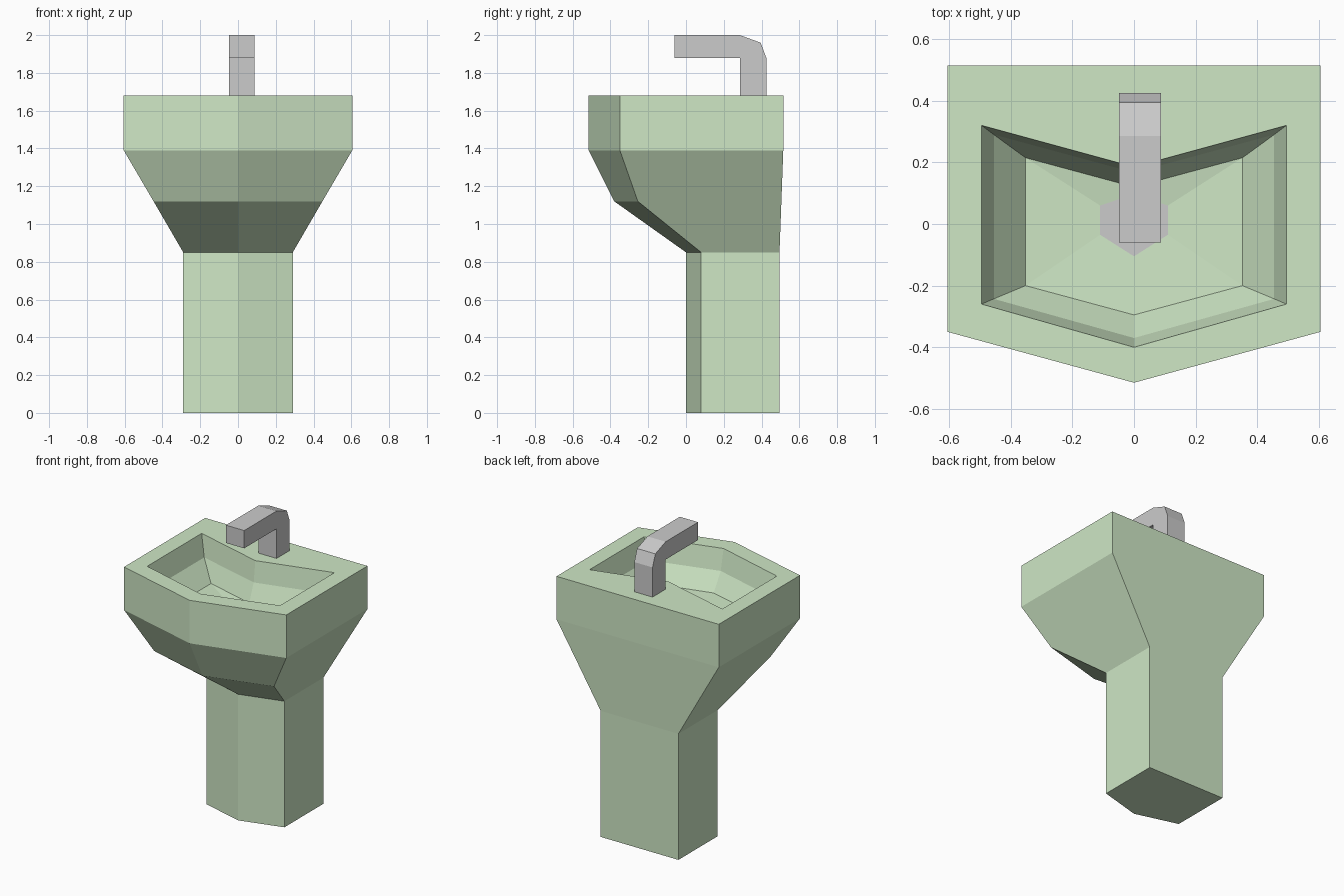
import bpy, bmesh

if "Cube" in bpy.data.objects:
    bpy.data.objects.remove(bpy.data.objects["Cube"])


def finish(name, bm, material=None):
    bmesh.ops.recalc_face_normals(bm, faces=bm.faces)
    mesh = bpy.data.meshes.new(name)
    bm.to_mesh(mesh)
    bm.free()
    if material:
        mesh.materials.append(material)
    obj = bpy.data.objects.new(name, mesh)
    bpy.context.collection.objects.link(obj)
    return obj


def ring(w, back, back_mid, side_front, front, z):
    """Six-point symmetric outline with a pointed front."""
    return [(w, back, z), (0, back_mid, z), (-w, back, z),
            (-w, side_front, z), (0, front, z), (w, side_front, z)]


green = bpy.data.materials.new("green_ceramic")
green.diffuse_color = (0.62, 0.80, 0.56, 1)
green.use_nodes = True
green.node_tree.nodes["Principled BSDF"].inputs["Base Color"].default_value = green.diffuse_color

# Pedestal and bowl: one skin, up the outside, over the rim and into the basin
drain_ring = ring(0.11, 0.06, 0.097, -0.035, -0.105, 1.41)
rings = [
    ring(0.29, 0.495, 0.495, 0.08, 0.0, 0.0),
    ring(0.29, 0.495, 0.495, 0.08, 0.0, 0.85),
    ring(0.447, 0.505, 0.505, -0.255, -0.38, 1.12),
    ring(0.605, 0.515, 0.515, -0.35, -0.515, 1.39),
    ring(0.605, 0.515, 0.515, -0.35, -0.515, 1.68),
    ring(0.495, 0.32, 0.185, -0.26, -0.40, 1.68),
    ring(0.455, 0.29, 0.167, -0.243, -0.37, 1.54),
    ring(0.352, 0.215, 0.12, -0.20, -0.295, 1.42),
    drain_ring,
]
bm = bmesh.new()
loops = [[bm.verts.new(p) for p in r] for r in rings]
bm.faces.new(loops[0])
for a, b in zip(loops, loops[1:]):
    for i in range(6):
        j = (i + 1) % 6
        bm.faces.new((a[i], a[j], b[j], b[i]))
finish("sink", bm, green)

# Drain plate closing the hole in the basin floor
bm = bmesh.new()
bm.faces.new([bm.verts.new(p) for p in reversed(drain_ring)])
drain = finish("drain", bm)
if drain.data.polygons[0].normal.z < 0:
    drain.data.flip_normals()

# Faucet: bent side profile extruded across x
profile = [(-0.06, 1.88), (-0.06, 2.0), (0.285, 2.0), (0.395, 1.96),
           (0.425, 1.88), (0.425, 1.68), (0.285, 1.68), (0.285, 1.88)]
bm = bmesh.new()
face = bm.faces.new([bm.verts.new((-0.048, y, z)) for y, z in profile])
out = bmesh.ops.extrude_face_region(bm, geom=[face])
verts = [g for g in out["geom"] if isinstance(g, bmesh.types.BMVert)]
bmesh.ops.translate(bm, verts=verts, vec=(0.136, 0, 0))
finish("faucet", bm)
